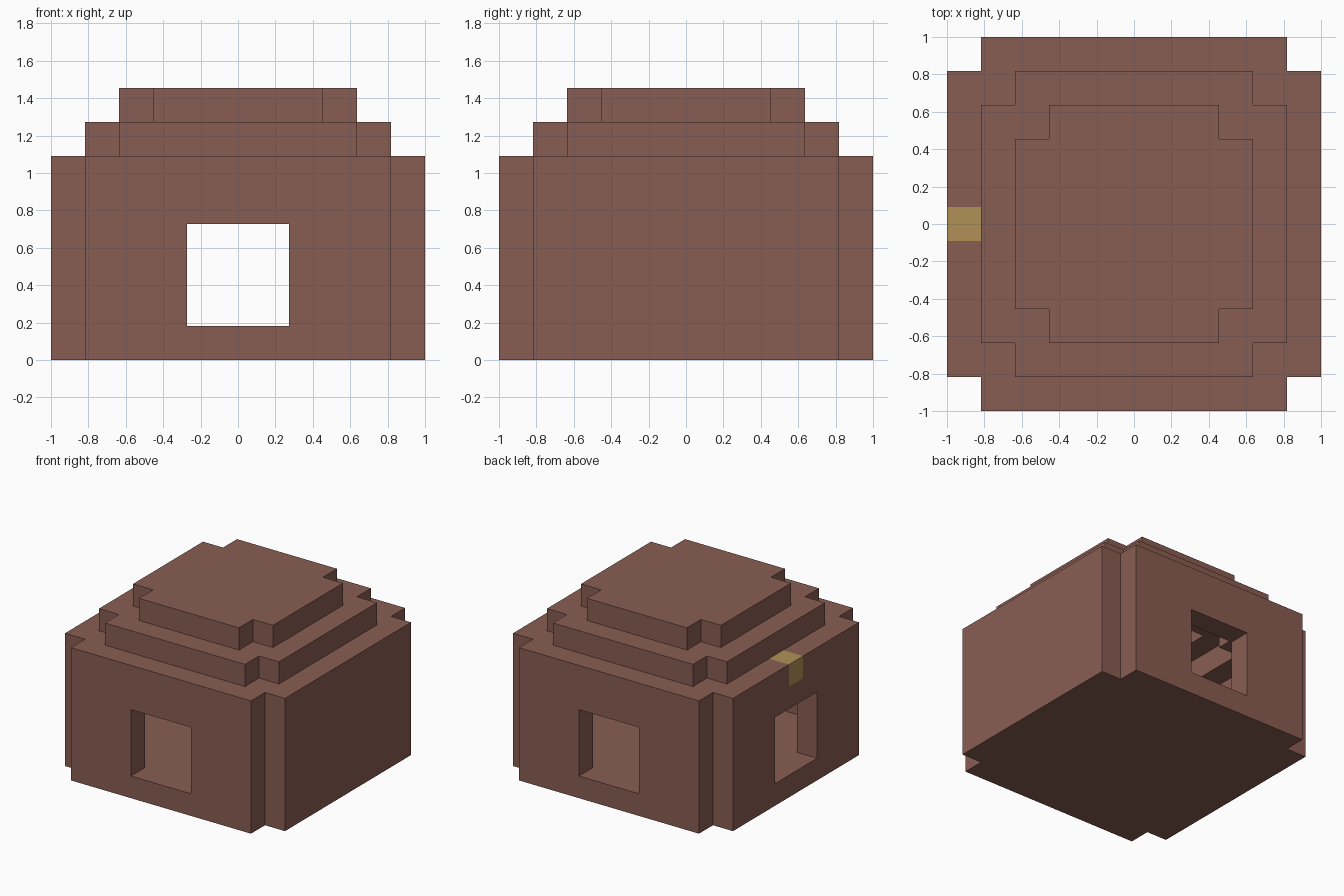
import bpy
import bmesh

if "Cube" in bpy.data.objects:
    bpy.data.objects.remove(bpy.data.objects["Cube"], do_unlink=True)

U = 2 / 11  # one block


def material(name, rgb):
    mat = bpy.data.materials.new(name)
    mat.use_nodes = True
    mat.diffuse_color = (*rgb, 1)
    mat.node_tree.nodes["Principled BSDF"].inputs["Base Color"].default_value = (*rgb, 1)
    return mat


def prism(name, outline, z0, z1):
    """Extrude a closed outline (in blocks) from z0 to z1."""
    bm = bmesh.new()
    base = bm.faces.new([bm.verts.new((x * U, y * U, z0 * U)) for x, y in outline])
    top = bmesh.ops.extrude_face_region(bm, geom=[base])["geom"]
    verts = [v for v in top if isinstance(v, bmesh.types.BMVert)]
    bmesh.ops.translate(bm, verts=verts, vec=(0, 0, (z1 - z0) * U))
    bmesh.ops.recalc_face_normals(bm, faces=bm.faces)
    mesh = bpy.data.meshes.new(name)
    bm.to_mesh(mesh)
    bm.free()
    obj = bpy.data.objects.new(name, mesh)
    bpy.context.scene.collection.objects.link(obj)
    return obj


def notched(width):
    """Square outline with a one-block notch in every corner."""
    a, b = width / 2, width / 2 - 1
    quarter = [(a, -b), (a, b), (b, b)]
    outline = []
    for _ in range(4):
        outline += quarter
        quarter = [(-y, x) for x, y in quarter]
    return outline


def rectangle(x0, x1, y0, y1):
    return [(x0, y0), (x1, y0), (x1, y1), (x0, y1)]


def combine(target, tool, operation):
    """Apply a boolean and discard the helper."""
    tool.hide_render = True
    mod = target.modifiers.new("combine", "BOOLEAN")
    mod.operation, mod.object, mod.solver = operation, tool, "EXACT"
    bpy.context.view_layer.update()
    graph = bpy.context.evaluated_depsgraph_get()
    mesh = bpy.data.meshes.new_from_object(target.evaluated_get(graph))
    target.modifiers.clear()
    target.data = mesh
    bpy.data.objects.remove(tool, do_unlink=True)


# Stepped outside: walls and two roof tiers
house = prism("house_shell", notched(11), 0, 6)
for width, z0, z1 in ((9, 2, 7), (7, 3, 8)):
    combine(house, prism("roof_tier", notched(width), z0, z1), "UNION")

# Hollow room with a stepped ceiling
room = prism("room", notched(9), 1, 5)
for width, z0, z1 in ((7, 2, 6), (5, 3, 7)):
    combine(room, prism("ceiling_step", notched(width), z0, z1), "UNION")
combine(house, room, "DIFFERENCE")

# Openings at the front, back and right, level with the floor
for hole in (rectangle(-1.5, 1.5, -6, -4), rectangle(-1.5, 1.5, 4, 6),
             rectangle(-6, -4, -1.5, 1.5)):
    combine(house, prism("opening", hole, 1, 4), "DIFFERENCE")

# Gold block above the side opening, cut into the wall faces
house.data.materials.clear()
house.data.materials.append(material("brown clay", (0.25, 0.11, 0.086)))
house.data.materials.append(material("gold", (0.44, 0.285, 0.092)))
bm = bmesh.new()
bm.from_mesh(house.data)
bmesh.ops.triangulate(bm, faces=bm.faces)
for point, normal in (((0, -U / 2, 0), (0, 1, 0)), ((0, U / 2, 0), (0, 1, 0)),
                      ((0, 0, 5 * U), (0, 0, 1))):
    bmesh.ops.bisect_plane(bm, geom=bm.verts[:] + bm.edges[:] + bm.faces[:],
                           dist=1e-5, plane_co=point, plane_no=normal)
for face in bm.faces:
    c = face.calc_center_median() / U
    in_block = c.x < -4.55 and abs(c.y) < 0.5 and 5.01 < c.z < 6.1
    face.material_index = 1 if in_block else 0
    face.smooth = False
bm.to_mesh(house.data)
bm.free()
